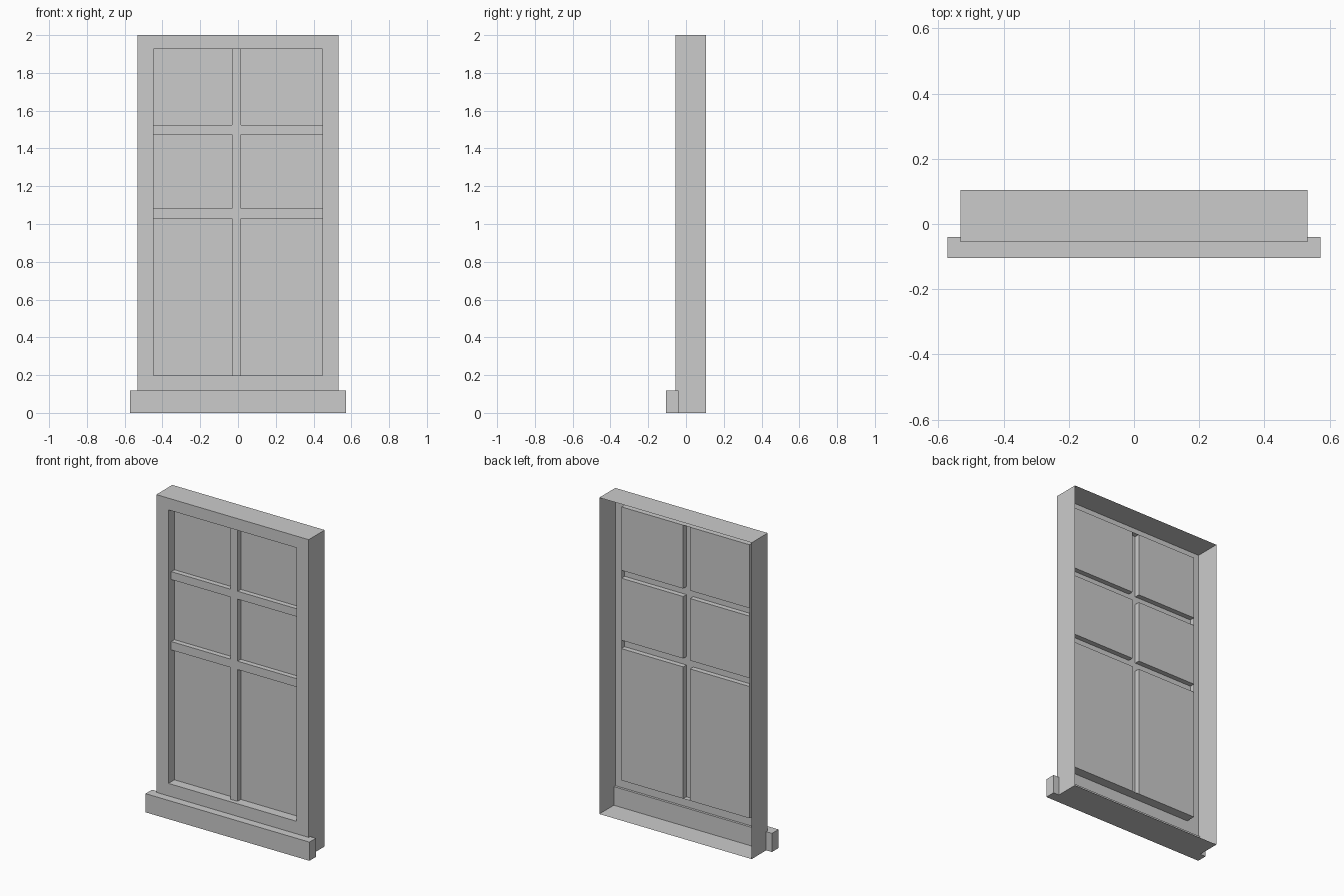
import bpy, bmesh

if "Cube" in bpy.data.objects:
    bpy.data.objects.remove(bpy.data.objects["Cube"])

Y_BACK, Y_FRONT = 0.105, -0.055    # casing depth
Y_BAR, Y_GLASS = -0.027, 0.005     # recessed bars and glass
XS = [-0.448, -0.032, 0.016, 0.448]               # opening and upright bar edges
ZS = [0.197, 1.03, 1.083, 1.475, 1.525, 1.926]    # opening and cross bar edges


def rect(bm, x0, x1, z0, z1, y):
    return [bm.verts.new((x, y, z)) for x, z in ((x0, z0), (x1, z0), (x1, z1), (x0, z1))]


def bridge(bm, a, b, sides=range(4)):
    for i in sides:
        j = (i + 1) % 4
        bm.faces.new((a[i], a[j], b[j], b[i]))


def finish(bm, name):
    bmesh.ops.remove_doubles(bm, verts=bm.verts, dist=1e-5)
    me = bpy.data.meshes.new(name)
    bm.to_mesh(me)
    bm.free()
    ob = bpy.data.objects.new(name, me)
    bpy.context.collection.objects.link(ob)
    return ob


# Casing: open-backed shell with a front face and reveal
bm = bmesh.new()
outer, opening = (-0.533, 0.533, 0, 2), (XS[0], XS[-1], ZS[0], ZS[-1])
rings = [rect(bm, *outer, Y_BACK), rect(bm, *outer, Y_FRONT),
         rect(bm, *opening, Y_FRONT), rect(bm, *opening, Y_GLASS)]
for a, b in zip(rings, rings[1:]):
    bridge(bm, a, b)
finish(bm, "window_casing")

# Glazing: hollow-backed bars between recessed panes
bars, panes = bmesh.new(), bmesh.new()
for i in range(len(XS) - 1):
    for j in range(len(ZS) - 1):
        cell = (XS[i], XS[i + 1], ZS[j], ZS[j + 1])
        if i % 2 or j % 2:
            bars.faces.new(rect(bars, *cell, Y_BAR))
            continue
        panes.faces.new(rect(panes, *cell, Y_GLASS))
        # bar cheeks, only where the pane does not meet the reveal
        on_bar = (j > 0, i < len(XS) - 2, j < len(ZS) - 2, i > 0)
        bridge(bars, rect(bars, *cell, Y_BAR), rect(bars, *cell, Y_GLASS),
               [k for k in range(4) if on_bar[k]])
bmesh.ops.delete(bars, geom=[v for v in bars.verts if not v.link_faces], context='VERTS')
finish(bars, "glazing_bars")
finish(panes, "glass_panes")

# Sill: solid block across the foot
bm = bmesh.new()
front = rect(bm, -0.573, 0.573, 0, 0.118, -0.105)
back = rect(bm, -0.573, 0.573, 0, 0.118, -0.04)
bm.faces.new(front)
bm.faces.new(back[::-1])
bridge(bm, back, front)
finish(bm, "sill")
